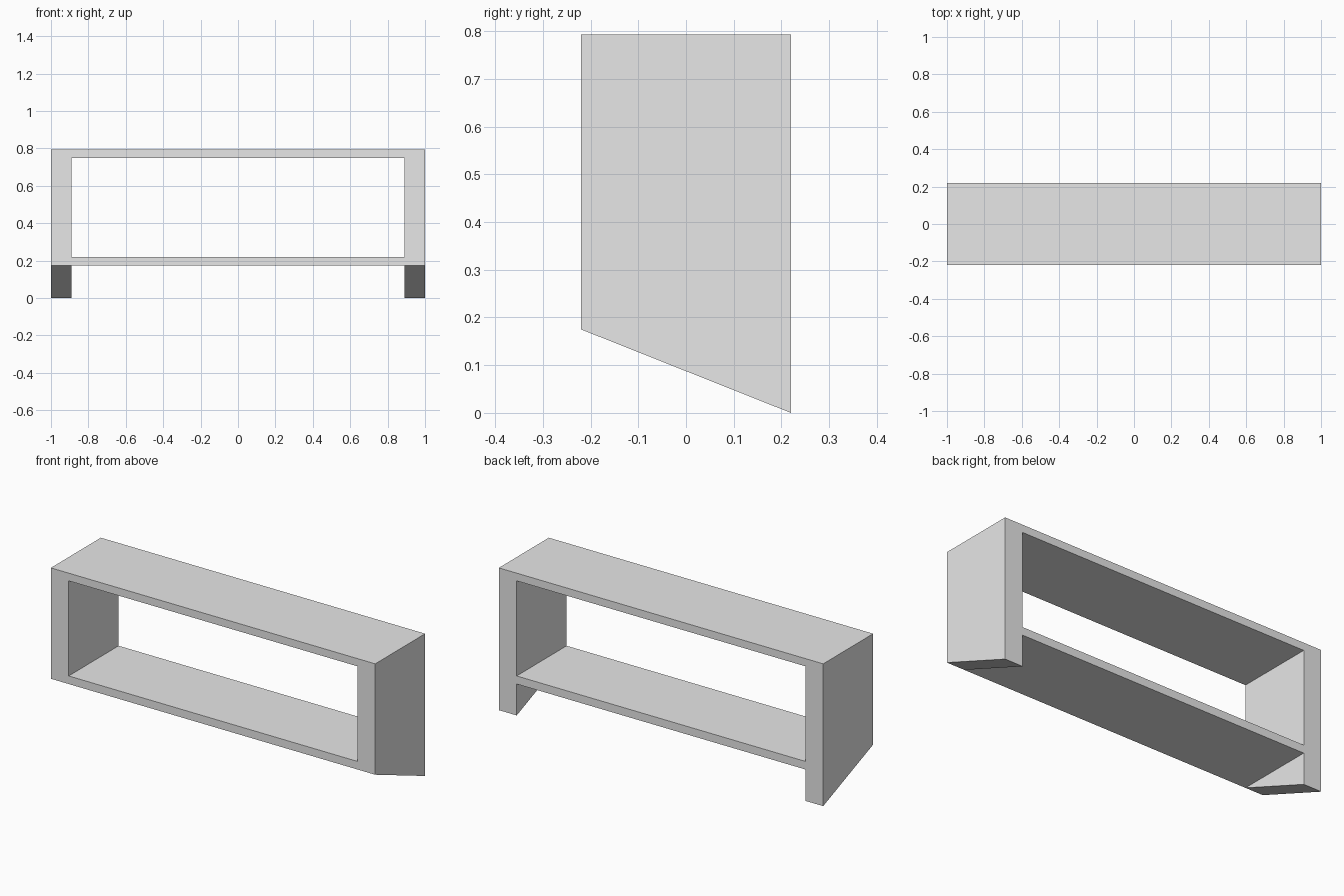
import bpy
import bmesh
import math

if "Cube" in bpy.data.objects:
    bpy.data.objects.remove(bpy.data.objects["Cube"], do_unlink=True)

# Overall sizes
HALF_DEPTH = 0.22
LEG_FRONT = 0.175                      # bottom of the shelf and of the slanted leg front
X_CUTS = [-1.0, -0.89, 0.89, 1.0]      # side panel faces
Z_CUTS = [0.0, LEG_FRONT, 0.22, 0.75, 0.793]
MIDDLE, OPEN_ROWS = 1, (0, 2)          # gap below the shelf, and the window

# Plain grey material
grey = bpy.data.materials.new("plain_grey")
grey.use_nodes = True
colour = (0.8, 0.8, 0.8, 1.0)
grey.diffuse_color = colour
grey.node_tree.nodes["Principled BSDF"].inputs["Base Color"].default_value = colour

# Back outline of the frame, laid out as cells and left open in the middle
bm = bmesh.new()
grid = [[bm.verts.new((x, HALF_DEPTH, z)) for z in Z_CUTS] for x in X_CUTS]
for i in range(len(X_CUTS) - 1):
    for j in range(len(Z_CUTS) - 1):
        if i == MIDDLE and j in OPEN_ROWS:
            continue
        bm.faces.new((grid[i][j], grid[i + 1][j], grid[i + 1][j + 1], grid[i][j + 1]))

# Extrude to the front, keeping the back cap
result = bmesh.ops.extrude_face_region(bm, geom=bm.faces[:], use_keep_orig=True)
front = [v for v in result["geom"] if isinstance(v, bmesh.types.BMVert)]

# Slant the leg bottoms upward to the front
for v in front:
    v.co.y = -HALF_DEPTH
    v.co.z = max(v.co.z, LEG_FRONT)
bmesh.ops.remove_doubles(bm, verts=bm.verts[:], dist=0.0001)
bmesh.ops.dissolve_limit(bm, angle_limit=math.radians(1), verts=bm.verts[:], edges=bm.edges[:])
bmesh.ops.recalc_face_normals(bm, faces=bm.faces[:])

mesh = bpy.data.meshes.new("shelf_frame")
bm.to_mesh(mesh)
bm.free()
mesh.materials.append(grey)
frame = bpy.data.objects.new("shelf_frame", mesh)
bpy.context.collection.objects.link(frame)
